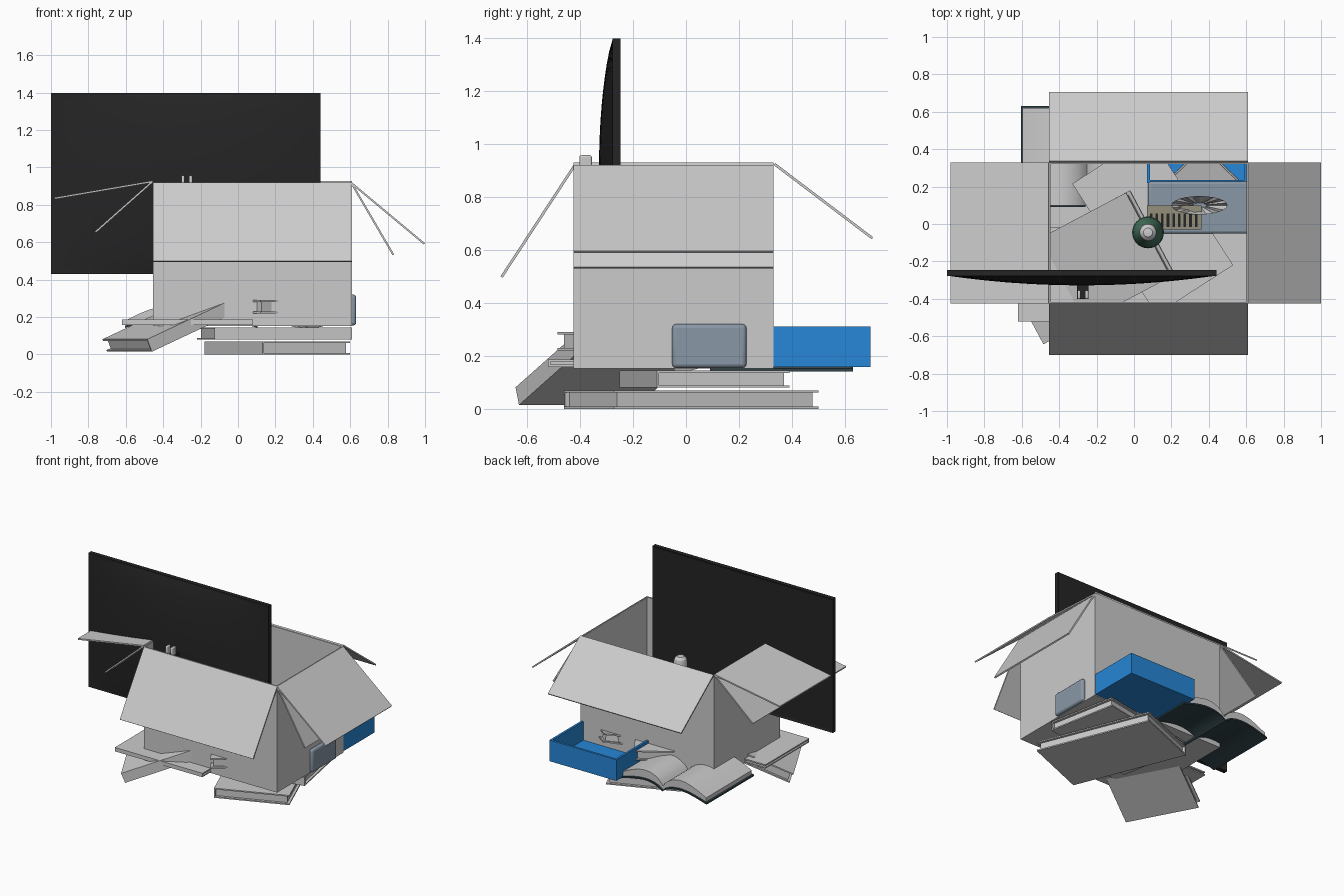
import bpy, bmesh, math
from mathutils import Vector as V

if "Cube" in bpy.data.objects:
    bpy.data.objects.remove(bpy.data.objects["Cube"])


def mat(name, rgb):
    m = bpy.data.materials.new(name)
    m.diffuse_color = (*rgb, 1)
    m.use_nodes = True
    m.node_tree.nodes["Principled BSDF"].inputs["Base Color"].default_value = m.diffuse_color
    return m


DARK = mat("dark_plastic", (.018, .018, .019))
BLUE = mat("blue_card", (.02, .24, .68))
PALE = mat("pale_blue", (.25, .31, .38))
GREEN = mat("green", (.06, .17, .11))
BEIGE = mat("beige", (.3, .28, .2))
TEAL = mat("dark_teal", (.03, .055, .065))
WHITE = mat("paper", (.75, .75, .73))


def finish(bm, name, material=None, smooth=False, bevel=0):
    bmesh.ops.recalc_face_normals(bm, faces=bm.faces)
    me = bpy.data.meshes.new(name)
    bm.to_mesh(me)
    bm.free()
    ob = bpy.data.objects.new(name, me)
    bpy.context.collection.objects.link(ob)
    if material:
        me.materials.append(material)
    if bevel:
        b = ob.modifiers.new("round", 'BEVEL')
        b.width, b.segments = bevel, 3
    if smooth:
        bpy.ops.object.select_all(action='DESELECT')
        ob.select_set(True)
        bpy.context.view_layer.objects.active = ob
        bpy.ops.object.shade_smooth_by_angle()
    return ob


def slab(bm, c, u, v, w):
    """Parallelepiped from a corner and three edge vectors."""
    c, u, v, w = V(c), V(u), V(v), V(w)
    base = [c, c + u, c + u + v, c + v]
    f = bm.faces.new([bm.verts.new(p) for p in base])
    r = bmesh.ops.extrude_face_region(bm, geom=[f])
    bmesh.ops.translate(bm, vec=w, verts=[e for e in r['geom'] if isinstance(e, bmesh.types.BMVert)])
    if not f.is_valid:
        return
    

def block(bm, lo, hi):
    d = V(hi) - V(lo)
    slab(bm, lo, (d.x, 0, 0), (0, d.y, 0), (0, 0, d.z))


def blocks(name, spans, material=None, bevel=0):
    bm = bmesh.new()
    for lo, hi in spans:
        block(bm, lo, hi)
    return finish(bm, name, material, bevel > 0, bevel)


def book(name, c, u, v, t):
    """Closed book: u runs along the spine, v away from it."""
    c, u, v = V(c), V(u), V(v)
    n = u.cross(v).normalized()
    if n.z < 0:
        n = -n
    un, vn, k = u.normalized(), v.normalized(), .009
    bm = bmesh.new()
    slab(bm, c, u, v, n * k)
    slab(bm, c + n * (t - k), u, v, n * k)
    slab(bm, c + n * k, u, vn * k, n * (t - 2 * k))
    slab(bm, c + n * k + un * .018 + vn * k, u - un * .036, v - vn * (k + .018), n * (t - 2 * k))
    finish(bm, name)


def lathe(name, profile, x, y, material):
    bm = bmesh.new()
    vs = [bm.verts.new((x + r, y, z)) for r, z in profile]
    es = [bm.edges.new(p) for p in zip(vs, vs[1:])]
    bmesh.ops.spin(bm, geom=vs + es, cent=(x, y, 0), axis=(0, 0, 1), angle=2 * math.pi, steps=32)
    bmesh.ops.remove_doubles(bm, verts=bm.verts, dist=1e-4)
    finish(bm, name, material, True)


# Open carton: four walls and a floor
X0, X1, Y0, Y1, ZB, ZT, T = -.455, .61, -.425, .33, .152, .92, .008
blocks("carton_walls", [((X0, Y0, ZB), (X1, Y0 + T, ZT)), ((X0, Y1 - T, ZB), (X1, Y1, ZT)),
                        ((X0, Y0 + T, ZB), (X0 + T, Y1 - T, ZT)), ((X1 - T, Y0 + T, ZB), (X1, Y1 - T, ZT)),
                        ((X0 + T, Y0 + T, ZB), (X1 - T, Y1 - T, ZB + T))])


# Flaps hang from the rim, doubled on the left and right
def flap(name, c, along, out):
    bm = bmesh.new()
    slab(bm, c, along, out, V(along).cross(V(out)).normalized() * .01)
    finish(bm, name)


W, D = (X1 - X0, 0, 0), (0, Y1 - Y0, 0)
flap("front_flap", (X0, Y0, ZT), W, (0, -.275, -.42))
flap("back_flap", (X0, Y1, ZT), W, (0, .37, -.28))
flap("left_flap_upper", (X0, Y0, ZT), D, (-.525, 0, -.09))
flap("left_flap_lower", (X0, Y0, ZT), D, (-.305, 0, -.27))
flap("right_flap_upper", (X1, Y0, ZT), D, (.39, 0, -.325))
flap("right_flap_lower", (X1, Y0, ZT), D, (.225, 0, -.385))

# Closed books under and through the carton
book("bottom_book", (.13, -.46, 0), (-.31, .771, 0), (.47, .189, 0), .07)
book("second_book", (.61, -.11, .08), (-.735, -.14, 0), (-.095, .5, 0), .065)
book("leaning_book", (-.46, -.63, .015), (.68, .36, .32), (-.24, .45, 0), .072)
book("thin_book", (-.62, -.52, .158), (.70, 0, 0), (0, .5, 0), .028)
book("upper_book", (.53, -.22, .22), (-.45, .70, 0), (-.41, -.265, 0), .07)
book("tray_book", (.37, -.04, .13), (.24, .23, .06), (-.24, .23, .06), .06)


# Open book: wavy pages over a wavy cover
def wavy(name, half, y0, y1, top, bottom, material):
    bm, n = bmesh.new(), 32
    us = [half * (2 * i / n - 1) for i in range(n + 1)]
    wave = lambda u: math.sin(math.pi * min(1, abs(u) / .355) ** .75)
    pts = [(u, top[0] + top[1] * wave(u)) for u in us] + \
          [(u, bottom[0] + bottom[1] * wave(u)) for u in reversed(us)]
    f = bm.faces.new([bm.verts.new((u - .25, y0, z)) for u, z in pts])
    r = bmesh.ops.extrude_face_region(bm, geom=[f])
    bmesh.ops.translate(bm, vec=(0, y1 - y0, 0), verts=[e for e in r['geom'] if isinstance(e, bmesh.types.BMVert)])
    finish(bm, name, material, True)


wavy("open_book_pages", .345, .10, .62, (.18, .075), (.152, .045), WHITE)
wavy("open_book_cover", .355, .09, .63, (.153, .045), (.142, .045), TEAL)

# Blue tray
a, b, c, d, lo, hi, t = .07, .605, .22, .695, .158, .31, .016
blocks("blue_tray", [((a, c, lo), (b, d, lo + t)), ((a, c, lo + t), (b, c + t, hi)), ((a, d - t, lo + t), (b, d, hi)),
                     ((a, c + t, lo + t), (a + t, d - t, hi)), ((b - t, c + t, lo + t), (b, d - t, hi))], BLUE)

# Tissue carton with a paper tuft
blocks("tissue_carton", [((.075, -.052, .155), (.632, .228, .32))], PALE, .015)
bm = bmesh.new()
bmesh.ops.create_cone(bm, cap_ends=False, segments=24, radius1=.035, radius2=.15, depth=.1)
for i, v in enumerate(bm.verts):
    v.co = V((v.co.x + .35, v.co.y * .33 + .10, v.co.z + .365 + .02 * math.sin(i * 1.3)))
finish(bm, "tissue", WHITE)

# Beige block with dark stripes
blocks("striped_block", [((.07, -.03, .322), (.36, .10, .38))], BEIGE)
blocks("dark_stripes", [((x, -.015, .375), (x + .014, .055, .386))
                        for x in [.085 + .03 * i for i in range(9)]], DARK)

# Bottle
lathe("bottle_body", [(0, .16), (.085, .16), (.085, .52), (.08, .58), (.06, .64), (.045, .68), (0, .68)], .075, -.045, GREEN)
lathe("bottle_cap", [(0, .67), (.046, .67), (.046, .735), (.04, .76), (.024, .776), (0, .78)], .075, -.045, WHITE)

# Screen: framed front, domed back
bm = bmesh.new()
block(bm, (-1, -.278, .43), (.44, -.247, 1.397))
bm.faces.ensure_lookup_table()
front = [f for f in bm.faces if all(v.co.y > -.25 for v in f.verts)]
bmesh.ops.recalc_face_normals(bm, faces=bm.faces)
bmesh.ops.inset_region(bm, faces=front, thickness=.02, depth=-.004)
finish(bm, "screen_front", DARK)
bm = bmesh.new()
bmesh.ops.create_grid(bm, x_segments=28, y_segments=20, size=1)
for v in bm.verts:
    u, w = v.co.x, v.co.y
    v.co = V((-.28 + .72 * u, -.276 - .052 * (1 - u * u) * (1 - w * w) ** .8, .9135 + .4835 * w))
finish(bm, "screen_back", DARK, True)

# Stand hinge behind the screen
blocks("hinge_lugs", [((x, -.402, .78), (x + .018, -.355, .957)) for x in (-.303, -.262)], None, .008)
blocks("hinge_block", [((-.305, -.40, .76), (-.242, -.32, .90))], DARK)
